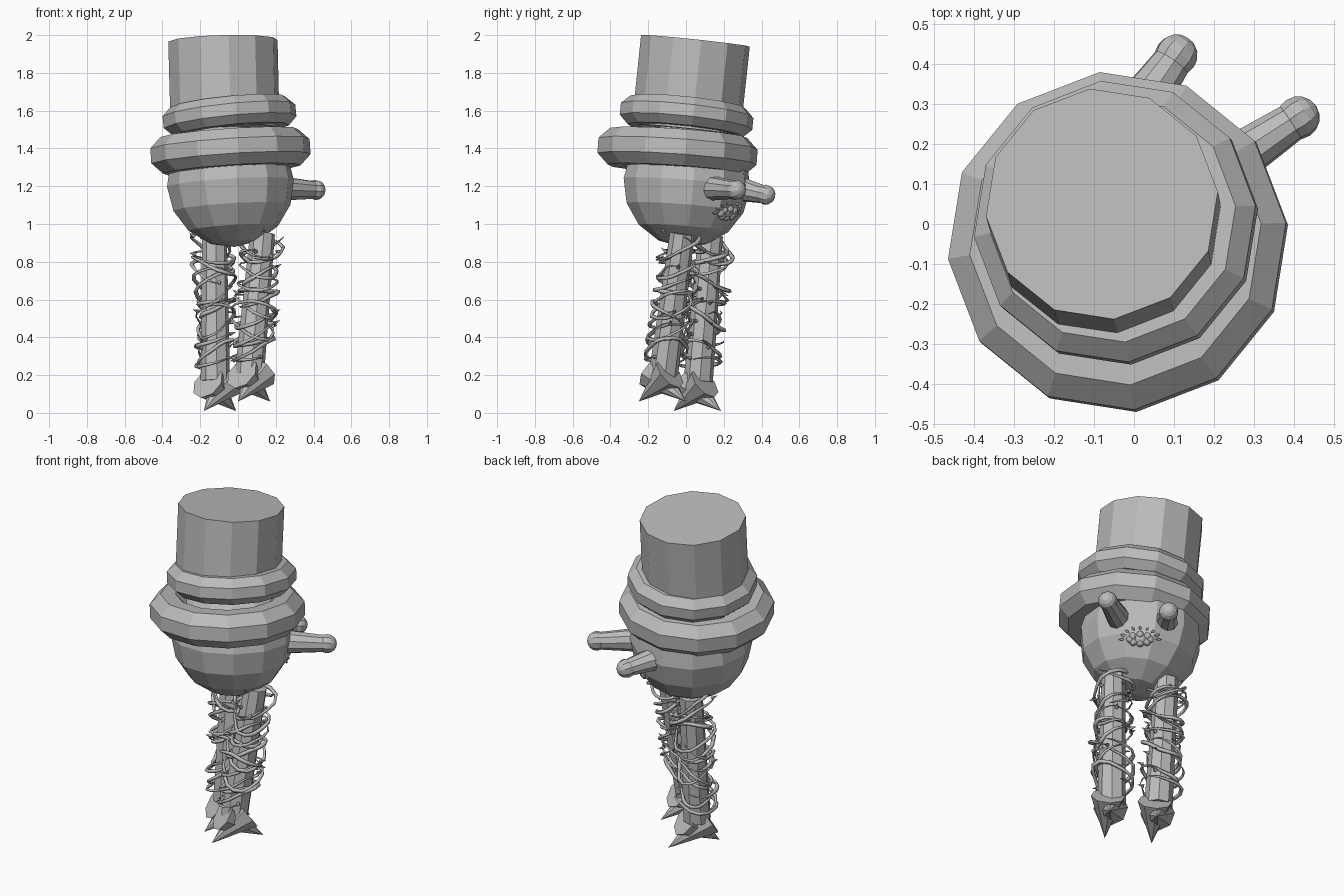
import bpy, bmesh, math, random
from mathutils import Vector, Matrix

if "Cube" in bpy.data.objects:
    bpy.data.objects.remove(bpy.data.objects["Cube"])

random.seed(4)
TURN = Matrix.Rotation(math.radians(6), 4, "Z")
Z = Vector((0, 0, 1))

grey = bpy.data.materials.new("plain_grey")
grey.use_nodes = True
grey.diffuse_color = (0.5, 0.5, 0.5, 1)
grey.node_tree.nodes["Principled BSDF"].inputs["Base Color"].default_value = (0.5, 0.5, 0.5, 1)


def finish(bm, name):
    mesh = bpy.data.meshes.new(name)
    bmesh.ops.recalc_face_normals(bm, faces=bm.faces)
    bm.to_mesh(mesh)
    bm.free()
    mesh.materials.append(grey)
    obj = bpy.data.objects.new(name, mesh)
    bpy.context.collection.objects.link(obj)
    return obj


def place(center, normal):
    """Matrix that tilts local z to a normal and moves to a center."""
    return Matrix.Translation(center) @ Z.rotation_difference(Vector(normal)).to_matrix().to_4x4()


def cone(name, a, b, r1, r2, sides):
    """Cylinder or cone from point a to point b."""
    a, b = Vector(a), Vector(b)
    bm = bmesh.new()
    bmesh.ops.create_cone(bm, cap_ends=True, segments=sides, radius1=r1, radius2=r2,
                          depth=(b - a).length, matrix=place((a + b) / 2, b - a) @ TURN)
    return finish(bm, name)


def ball(name, center, normal, size, sides, rings):
    bm = bmesh.new()
    bmesh.ops.create_uvsphere(bm, u_segments=sides, v_segments=rings, radius=1,
                              matrix=place(center, normal) @ TURN @ Matrix.Diagonal((*size, 1)))
    return finish(bm, name)


def ring(name, center, normal, outer, tube, sides=12, steps=8):
    """Low-poly torus with an octagonal tube."""
    bm = bmesh.new()
    mat = place(center, normal) @ TURN
    loops = []
    for i in range(sides):
        a = math.tau * i / sides
        loop = []
        for j in range(steps):
            t = math.tau * (j + 0.5) / steps
            r = outer - tube + tube * math.cos(t) * 1.08
            loop.append(bm.verts.new(mat @ Vector((r * math.cos(a), r * math.sin(a),
                                                   tube * 1.05 * math.sin(t)))))
        loops.append(loop)
    for i in range(sides):
        p, q = loops[i], loops[(i + 1) % sides]
        for j in range(steps):
            k = (j + 1) % steps
            bm.faces.new((p[j], q[j], q[k], p[k]))
    return finish(bm, name)


def strand(name, points, radius):
    """Thin tapered tube along a path."""
    curve = bpy.data.curves.new(name, "CURVE")
    curve.dimensions = "3D"
    curve.bevel_depth = radius
    curve.bevel_resolution = 0
    curve.use_fill_caps = True
    spline = curve.splines.new("POLY")
    spline.points.add(len(points) - 1)
    for i, (pt, p) in enumerate(zip(spline.points, points)):
        pt.co = (*p, 1)
        pt.radius = 0.25 + math.sin(math.pi * i / (len(points) - 1))
    curve.materials.append(grey)
    obj = bpy.data.objects.new(name, curve)
    bpy.context.collection.objects.link(obj)
    return obj


# Head and hat
HEAD = Vector((-0.04, 0.005, 1.215))
RADIUS = 0.338
ball("head", HEAD, (-0.06, 0.08, 1), (RADIUS,) * 3, 12, 8)
ring("lower_hat_roll", (-0.04, -0.045, 1.385), (-0.065, 0.07, 1), 0.425, 0.1)
ring("upper_hat_roll", (-0.045, 0.003, 1.57), (-0.1, 0.107, 1), 0.355, 0.078)
cone("hat_crown", (-0.068, 0.0, 1.5), (-0.08, 0.05, 1.97), 0.29, 0.291, 12)

# Eye stalks with round tips
stalks = {"left": ((0.2, 0.125, 1.19), (0.41, 0.265, 1.18)),
          "right": ((0.0, 0.27, 1.19), (0.105, 0.42, 1.155))}
for side, (base, tip) in stalks.items():
    axis = Vector(tip) - Vector(base)
    cone(side + "_eye_stalk", base, tip, 0.068, 0.047, 10)
    ball(side + "_eye_tip", tip, axis, (0.054,) * 3, 10, 8)


def on_face(u, v, lift=0.0):
    """Point on the head surface: u sideways, v up from the mouth centre."""
    yaw, pitch = math.radians(50) + u / 0.3, math.radians(-29) + v / RADIUS
    d = Vector((math.cos(yaw) * math.cos(pitch), math.sin(yaw) * math.cos(pitch), math.sin(pitch)))
    return HEAD + d * (RADIUS - 0.012 + lift), d


# Mouth: a ring of puffy lips around a flat centre
for i in range(8):
    a = math.tau * i / 8
    p, d = on_face(0.058 * math.cos(a), 0.024 * math.sin(a))
    ball("lip", p, d, (0.022, 0.022, 0.02), 8, 6)
p, d = on_face(0, 0)
ball("mouth", p, d, (0.035, 0.035, 0.016), 8, 6)

# Arc of short bristles above the mouth
for i in range(9):
    a = math.radians(10 + 20 * i)
    ends = [on_face(k * 0.105 * math.cos(a), k * 0.066 * math.sin(a) - 0.005, 0.01)[0]
            for k in (0.85, 1.0, 1.18)]
    strand("mouth_bristle", ends, 0.007)

# Legs, each with two crossed pointed feet and tangled vines
legs = {"left": ((0.13, -0.02, 0.95), (0.06, -0.12, 0.2), Vector((0, 0, 0))),
        "right": ((-0.125, 0.13, 0.94), (-0.12, 0.065, 0.17), Vector((-0.18, 0.185, -0.05)))}
for side, (top, foot, shift) in legs.items():
    top, foot = Vector(top), Vector(foot)
    cone(side + "_leg", foot, top, 0.078, 0.066, 8)
    cone(side + "_toe", Vector((0.02, -0.175, 0.21)) + shift,
         Vector((0.17, 0.0, 0.06)) + shift, 0.095, 0, 8)
    cone(side + "_heel", Vector((0.115, -0.085, 0.21)) + shift,
         Vector((0.0, -0.25, 0.06)) + shift, 0.095, 0, 8)
    for n in range(17):
        level = 0.13 + 0.82 * n / 16
        start, span = random.uniform(0, math.tau), random.uniform(3.5, 7.5)
        reach = 0.085 + random.uniform(0, 0.03)
        tilt, lean = random.uniform(0.01, 0.075), random.uniform(0, math.tau)
        path = []
        for i in range(17):
            a = start + span * i / 16
            r = reach + 0.014 * math.sin(3 * a + lean)
            c = foot.lerp(top, level)
            path.append(c + Vector((r * math.cos(a), r * math.sin(a),
                                    tilt * math.sin(a + lean) + 0.015 * (i / 16 - 0.5))))
        strand(side + "_leg_vine", path, 0.0095)
        # thorn at the loose end of the vine
        out = (path[-1] - foot.lerp(top, level)).normalized()
        cone(side + "_leg_thorn", path[-1] - out * 0.015, path[-1] + out * 0.025, 0.012, 0, 5)
